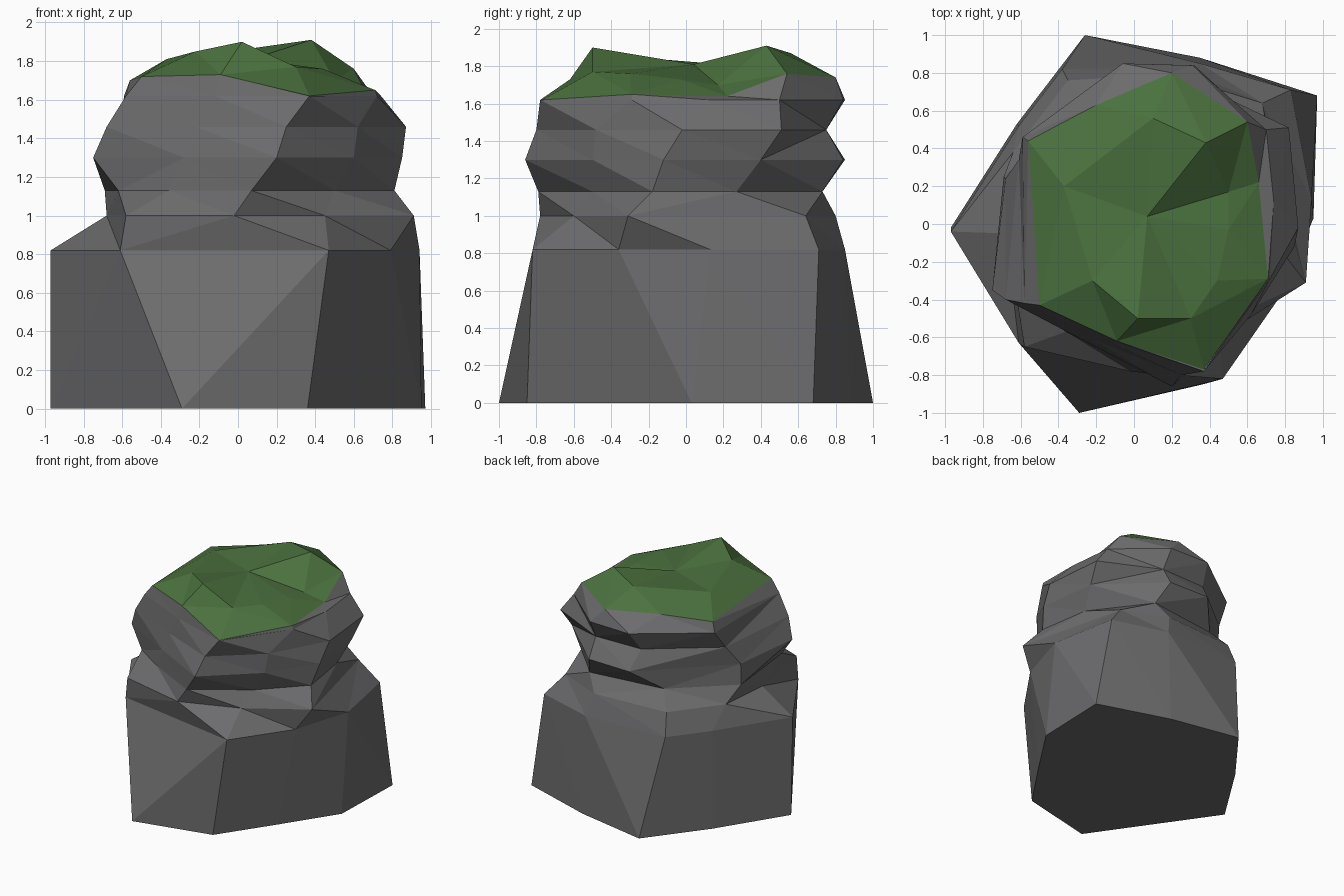
import bpy, bmesh

if "Cube" in bpy.data.objects:
    bpy.data.objects.remove(bpy.data.objects["Cube"])


def material(name, rgb):
    m = bpy.data.materials.new(name)
    m.diffuse_color = (*rgb, 1)
    m.use_nodes = True
    m.node_tree.nodes["Principled BSDF"].inputs["Base Color"].default_value = m.diffuse_color
    return m


def loft(name, rings, mat, bottom=False, centre=None):
    """Skin rings of matching points, with optional floor and top fan."""
    bm = bmesh.new()
    loops = [[bm.verts.new(p) for p in ring] for ring in rings]
    n = len(loops[0])
    for a, b in zip(loops, loops[1:]):
        for i in range(n):
            j = (i + 1) % n
            # split each panel along its shorter diagonal
            if (a[i].co - b[j].co).length < (a[j].co - b[i].co).length:
                tris = (a[i], a[j], b[j]), (a[i], b[j], b[i])
            else:
                tris = (a[i], a[j], b[i]), (a[j], b[j], b[i])
            for t in tris:
                bm.faces.new(t)
    if bottom:
        bm.faces.new(loops[0][::-1])
    if centre:
        c = bm.verts.new(centre)
        for i in range(n):
            bm.faces.new((loops[-1][i], loops[-1][(i + 1) % n], c))
    bmesh.ops.recalc_face_normals(bm, faces=bm.faces)
    if centre and sum(f.normal.z for f in bm.faces) < 0:
        bmesh.ops.reverse_faces(bm, faces=bm.faces)
    me = bpy.data.meshes.new(name)
    bm.to_mesh(me)
    bm.free()
    me.materials.append(mat)
    ob = bpy.data.objects.new(name, me)
    bpy.context.collection.objects.link(ob)
    return ob


def level(z, pts):
    return [(x, y, z) for x, y in pts]


stone = material("grey stone", (0.15, 0.15, 0.155))
grass = material("moss green", (0.07, 0.165, 0.048))

# Each section runs: left, front left, front, front right, right, back right, back ...
# Broad rock base, narrowing to the neck
base = [
    level(0.0, [(-.97, -.02), (-.29, -1), (.36, -.85), (.66, -.41), (.95, .03),
                (.97, .68), (.35, .88), (-.26, 1), (-.62, .53)]),
    level(.82, [(-.97, -.04), (-.61, -.63), (.47, -.82), (.79, -.36), (.94, .13),
                (.83, .71), (.35, .85), (-.38, .82), (-.61, .52)]),
    level(1.0, [(-.68, -.05), (-.58, -.65), (-.02, -.78), (.45, -.6), (.91, -.31),
                (.68, .64), (.3, .8), (-.35, .76), (-.64, .38)]),
    level(1.13, [(-.62, -.4), (-.36, -.57), (.07, -.79), (.5, -.5), (.81, -.18),
                 (.74, .27), (.39, .73), (-.25, .65), (-.69, .25)]),
]
# Overhanging boulder
boulder = [
    level(1.3, [(-.75, -.35), (-.28, -.61), (.2, -.86), (.6, -.5), (.85, -.12),
                (.79, .4), (.32, .84), (-.06, .85), (-.68, .24)]),
    level(1.46, [(-.68, -.4), (-.22, -.61), (.25, -.8), (.62, -.48), (.87, -.02),
                 (.82, .51), (.32, .75), (-.1, .74), (-.61, .34)]),
    level(1.62, [(-.58, -.42), (-.12, -.63), (.37, -.78), (.72, -.29), (.74, .12),
                 (.7, .5), (.31, .84), (-.06, .85), (-.59, .46)]),
]
# Mossy cap: tilted rim, then a crest ring with a dip in the middle
rim = [(-.5, -.43, 1.72), (-.09, -.62, 1.73), (.37, -.77, 1.62), (.71, -.29, 1.65),
       (.66, .22, 1.64), (.6, .54, 1.76), (.2, .8, 1.74), (-.2, .63, 1.74), (-.56, .44, 1.7)]
crest = [(-.22, -.3, 1.85), (.02, -.5, 1.9), (.3, -.5, 1.77), (.44, -.3, 1.76),
         (.5, -.03, 1.73), (.5, .17, 1.7), (.38, .43, 1.91), (.1, .56, 1.87), (-.37, .2, 1.81)]

loft("rock", base + boulder + [rim], stone, bottom=True)
loft("moss_cap", [rim, crest], grass, centre=(.07, .04, 1.81))
